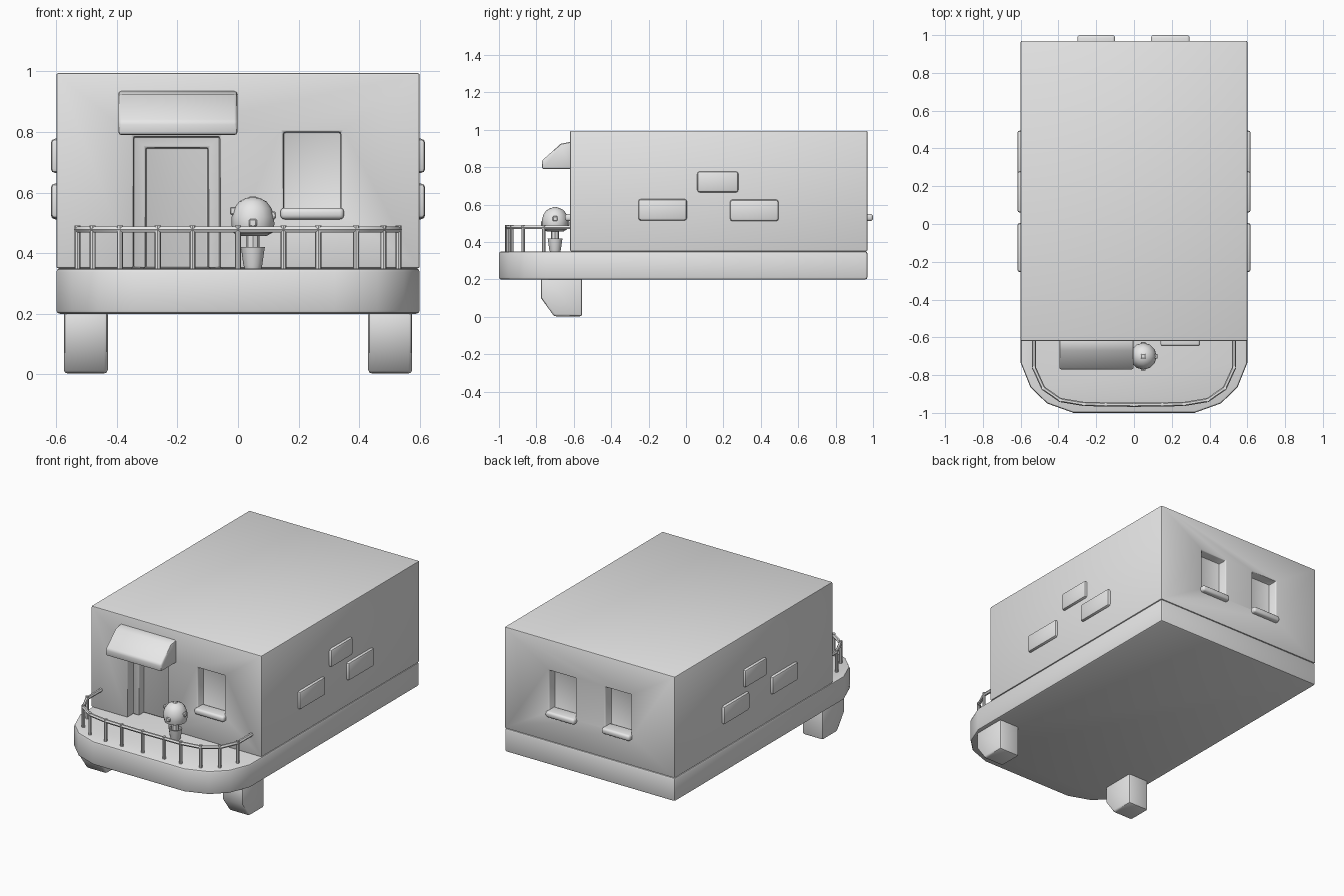
import bpy, bmesh, math
from mathutils import Matrix, Vector

cube = bpy.data.objects.get("Cube")
if cube:
    bpy.data.objects.remove(cube, do_unlink=True)

GREY = (0.8, 0.8, 0.8, 1)
plaster = bpy.data.materials.new("plain grey")
plaster.use_nodes = True
plaster.diffuse_color = GREY
plaster.node_tree.nodes["Principled BSDF"].inputs["Base Color"].default_value = GREY


def make(name, bm):
    bmesh.ops.recalc_face_normals(bm, faces=bm.faces)
    mesh = bpy.data.meshes.new(name)
    bm.to_mesh(mesh)
    bm.free()
    mesh.materials.append(plaster)
    obj = bpy.data.objects.new(name, mesh)
    bpy.context.collection.objects.link(obj)
    return obj


def activate(obj):
    bpy.ops.object.select_all(action='DESELECT')
    obj.select_set(True)
    bpy.context.view_layer.objects.active = obj


def finish(obj, bevel=0, segments=2, angle=40):
    """Apply a rounded edge and smooth shading."""
    activate(obj)
    if bevel:
        mod = obj.modifiers.new("edge", 'BEVEL')
        mod.width, mod.segments = bevel, segments
        mod.limit_method, mod.angle_limit = 'ANGLE', math.radians(angle)
        bpy.ops.object.modifier_apply(modifier=mod.name)
    bpy.ops.object.shade_smooth_by_angle(angle=math.radians(40))
    return obj


def box(name, x, y, z):
    bm = bmesh.new()
    bmesh.ops.create_cube(bm, size=1)
    for v in bm.verts:
        for i, (lo, hi) in enumerate((x, y, z)):
            v.co[i] = lo if v.co[i] < 0 else hi
    return make(name, bm)


def prism(name, points, axis, lo, hi):
    """Extrude a 2D outline along x (outline in y, z) or z (outline in x, y)."""
    bm = bmesh.new()
    place = (lambda a, b: (lo, a, b)) if axis == 'x' else (lambda a, b: (a, b, lo))
    face = bm.faces.new([bm.verts.new(place(*p)) for p in points])
    ext = bmesh.ops.extrude_face_region(bm, geom=[face])
    move = Vector((hi - lo, 0, 0)) if axis == 'x' else Vector((0, 0, hi - lo))
    bmesh.ops.translate(bm, vec=move, verts=[g for g in ext["geom"] if isinstance(g, bmesh.types.BMVert)])
    return make(name, bm)


def lathe(name, profile, centre, sides):
    bm = bmesh.new()
    rings = []
    for r, z in profile:
        rings.append([bm.verts.new((centre[0] + r * math.cos(math.tau * i / sides),
                                    centre[1] + r * math.sin(math.tau * i / sides), z))
                      for i in range(sides)])
    for a, b in zip(rings, rings[1:]):
        for i in range(sides):
            j = (i + 1) % sides
            bm.faces.new((a[i], a[j], b[j], b[i]))
    bm.faces.new(rings[0])
    bm.faces.new(rings[-1])
    return make(name, bm)


def mirrored(half):
    return half + [(-x, y) for x, y in reversed(half) if x]


FRONT, BACK, FLOOR = -0.62, 0.97, 0.35

# Base deck with a rounded front
corner = [(0.6, BACK), (0.6, -0.735), (0.548, -0.865), (0.46, -0.95), (0.32, -1.0)]
finish(prism("deck", mirrored(corner), 'z', 0.2, FLOOR), 0.012)

# House body with recessed windows and a stepped door recess
house = box("house_body", (-0.6, 0.6), (FRONT, BACK), (FLOOR, 0.995))
openings = [
    ((-0.345, -0.06), (FRONT - 0.1, FRONT + 0.06), (0.3, 0.785)),
    ((-0.305, -0.098), (FRONT - 0.1, FRONT + 0.11), (0.3, 0.748)),
    ((0.15, 0.34), (FRONT - 0.1, FRONT + 0.06), (0.54, 0.8)),
    ((-0.29, -0.11), (BACK - 0.06, BACK + 0.1), (0.54, 0.8)),
    ((0.1, 0.285), (BACK - 0.06, BACK + 0.1), (0.54, 0.8)),
]
for spans in openings:
    cutter = box("cutter", *spans)
    cutter.hide_render = True
    activate(house)
    cut = house.modifiers.new("opening", 'BOOLEAN')
    cut.operation, cut.solver, cut.object = 'DIFFERENCE', 'EXACT', cutter
    bpy.ops.object.modifier_apply(modifier=cut.name)
    bpy.data.objects.remove(cutter, do_unlink=True)
finish(house, 0.01)

# Window sills
for name, x, y in (("front_sill", (0.14, 0.35), (FRONT - 0.027, FRONT + 0.06)),
                   ("back_sill_a", (-0.3, -0.1), (BACK - 0.06, 1.0)),
                   ("back_sill_b", (0.09, 0.295), (BACK - 0.06, 1.0))):
    finish(box(name, x, y, (0.512, 0.55)), 0.014, 3)

# Raised bricks on both side walls
for side in (-1, 1):
    x = sorted((side * 0.58, side * 0.618))
    for y, z in (((-0.255, 0.005), (0.515, 0.63)),
                 ((0.06, 0.28), (0.665, 0.778)),
                 ((0.235, 0.495), (0.512, 0.627))):
        finish(box("wall_brick", x, y, z), 0.014)

# Awning over the door
finish(prism("awning", [(FRONT + 0.01, 0.937), (-0.67, 0.925), (-0.77, 0.835),
                        (-0.77, 0.79), (FRONT + 0.01, 0.79)], 'x', -0.395, -0.002), 0.01)

# Front legs with a cut toe
for side in (-1, 1):
    x = sorted((side * 0.43, side * 0.575))
    finish(prism("front_leg", [(-0.555, 0.21), (-0.775, 0.21), (-0.775, 0.1),
                               (-0.705, 0.003), (-0.555, 0.003)], 'x', *x), 0.012)

# Railing: bent rail and posts
bends = [(0.53, -0.76), (0.48, -0.87), (0.39, -0.932), (0.265, -0.953), (0.15, -0.955), (0, -0.957)]
posts = mirrored(bends)
path = [(0.53, FRONT)] + posts + [(-0.53, FRONT)]
curve = bpy.data.curves.new("rail", 'CURVE')
curve.dimensions = '3D'
curve.bevel_depth, curve.bevel_resolution = 0.011, 1
curve.use_fill_caps = True
spline = curve.splines.new('POLY')
spline.points.add(len(path) - 1)
for p, (x, y) in zip(spline.points, path):
    p.co = (x, y, 0.478, 1)
rail = bpy.data.objects.new("rail", curve)
curve.materials.append(plaster)
bpy.context.collection.objects.link(rail)
activate(rail)
bpy.ops.object.convert(target='MESH')
finish(bpy.context.object)
for p in posts:
    finish(lathe("rail_post", [(0.01, FLOOR - 0.01), (0.01, 0.492)], p, 8))

# Potted tree: pot, trunk, domed crown and small buds
tree = (0.049, -0.7)
finish(lathe("pot", [(0.026, FLOOR - 0.005), (0.031, 0.36), (0.038, 0.41),
                     (0.04, 0.42), (0.034, 0.42), (0.031, 0.408)], tree, 12))
finish(lathe("trunk", [(0.022, 0.4), (0.022, 0.47)], tree, 8))
crown = [(0.045, 0.457), (0.064, 0.467), (0.071, 0.495), (0.07, 0.52),
         (0.062, 0.548), (0.046, 0.57), (0.024, 0.582), (0.004, 0.586)]
finish(lathe("crown", crown, tree, 12))
for i, z in enumerate((0.525, 0.5, 0.54, 0.5)):
    bm = bmesh.new()
    bmesh.ops.create_cube(bm, size=0.026)
    spot = Vector((tree[0], tree[1], z)) + Matrix.Rotation(i * math.pi / 2, 3, 'Z') @ Vector((0.063, 0, 0))
    bmesh.ops.translate(bm, vec=spot, verts=bm.verts)
    finish(make("bud", bm), 0.004, 1)
finish(box("top_bud", (0.036, 0.062), (-0.713, -0.687), (0.565, 0.588)), 0.004, 1)
